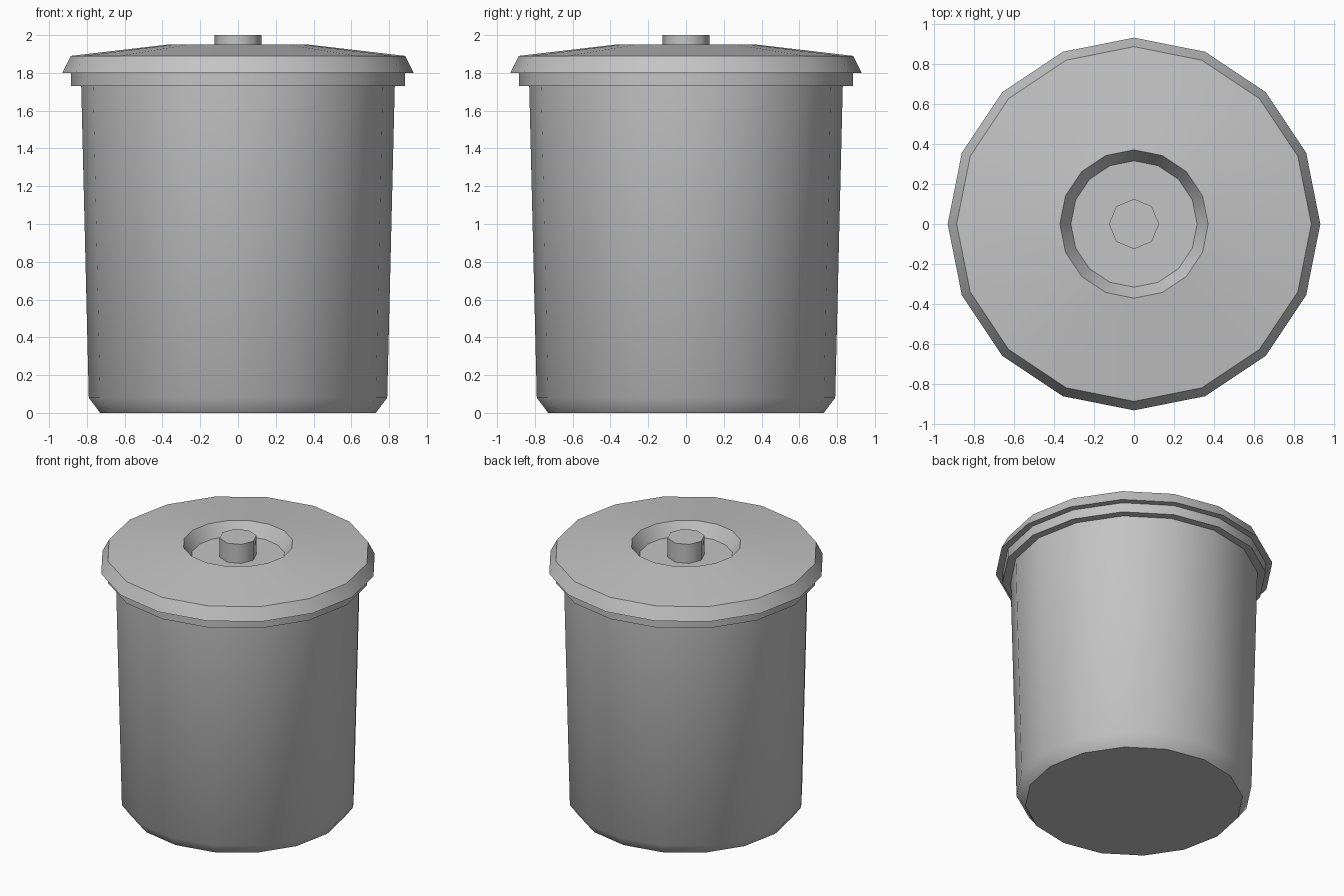
import bpy, bmesh
from math import cos, sin, pi, radians

cube = bpy.data.objects.get("Cube")
if cube:
    bpy.data.objects.remove(cube, do_unlink=True)

grey = bpy.data.materials.new("plain grey")
grey.use_nodes = True
colour = (0.55, 0.55, 0.55, 1)
grey.diffuse_color = colour
grey.node_tree.nodes["Principled BSDF"].inputs["Base Color"].default_value = colour


def lathe(name, profile, sides, cap_bottom=False, cap_top=False):
    """Spin (radius, height) points, listed from the bottom up the outside."""
    bm = bmesh.new()
    rings = [[bm.verts.new((r * cos(2 * pi * i / sides), r * sin(2 * pi * i / sides), z))
              for i in range(sides)] for r, z in profile]
    for low, high in zip(rings, rings[1:]):
        for i in range(sides):
            j = (i + 1) % sides
            bm.faces.new((low[i], low[j], high[j], high[i]))
    if cap_bottom:
        bm.faces.new(rings[0][::-1])
    if cap_top:
        bm.faces.new(rings[-1])
    mesh = bpy.data.meshes.new(name)
    bm.to_mesh(mesh)
    bm.free()
    mesh.materials.append(grey)
    obj = bpy.data.objects.new(name, mesh)
    bpy.context.collection.objects.link(obj)
    bpy.ops.object.select_all(action='DESELECT')
    obj.select_set(True)
    bpy.context.view_layer.objects.active = obj
    bpy.ops.object.shade_smooth_by_angle(angle=radians(50))
    return obj


# Tapered bin with chamfered foot and rim band tucked under the lid
lathe("bin_body", [(0.73, 0), (0.79, 0.08), (0.83, 1.73), (0.885, 1.73), (0.885, 1.82)],
      16, cap_bottom=True)

# Lid with flared skirt, shallow cone top and sunken well
lathe("lid", [(0.85, 1.8), (0.93, 1.8), (0.885, 1.89), (0.37, 1.95), (0.315, 1.86)],
      16, cap_top=True)

# Knob standing in the well
lathe("lid_knob", [(0.125, 1.86), (0.125, 2.0)], 8, cap_top=True)
